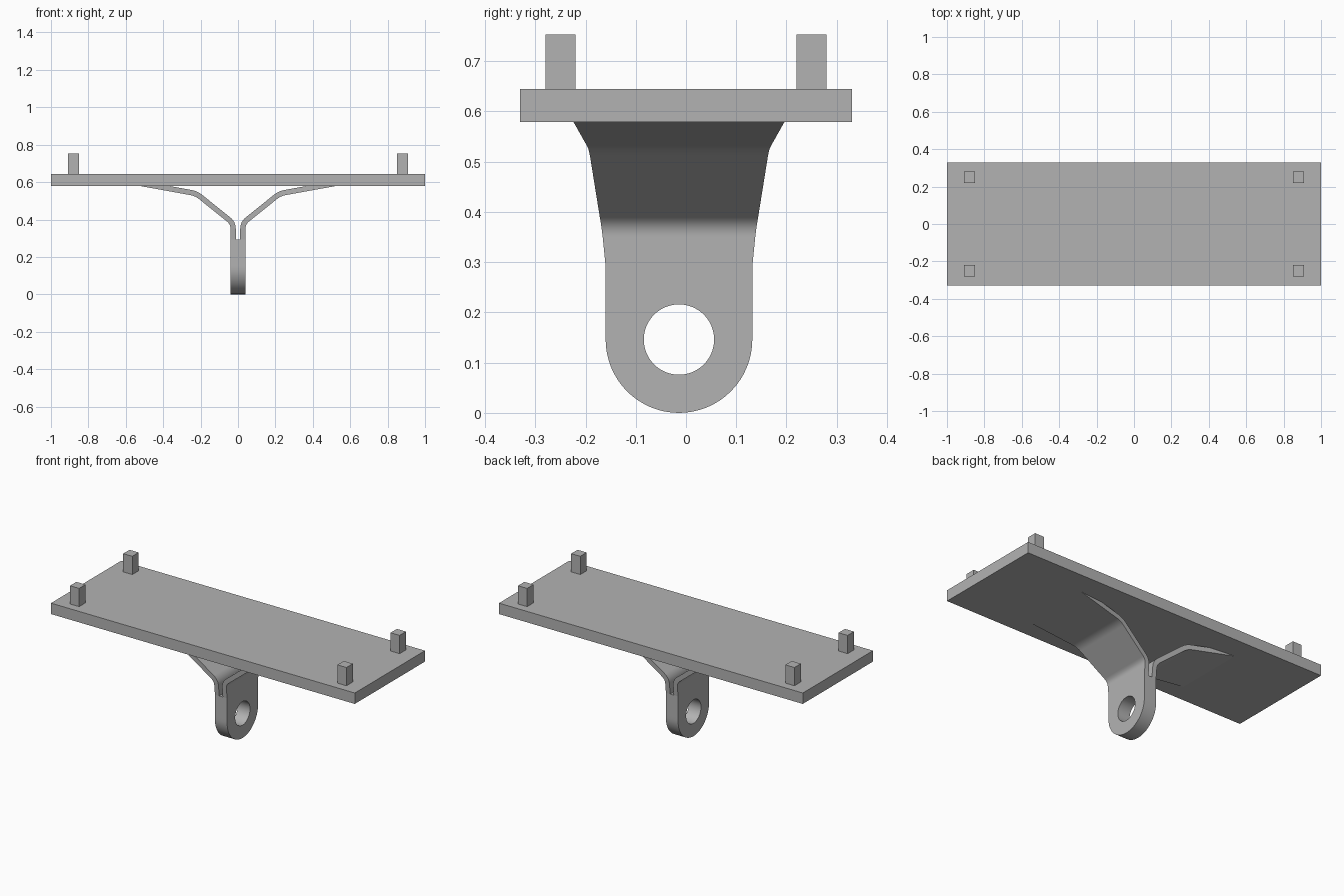
import bpy, bmesh, math
from mathutils import Vector

cube = bpy.data.objects.get("Cube")
if cube:
    bpy.data.objects.remove(cube, do_unlink=True)

grey = bpy.data.materials.new("light_grey")
grey.use_nodes = True
colour = (0.45, 0.45, 0.45, 1)
grey.diffuse_color = colour
grey.node_tree.nodes["Principled BSDF"].inputs["Base Color"].default_value = colour


def finish(bm, name):
    bmesh.ops.remove_doubles(bm, verts=bm.verts, dist=1e-5)
    bmesh.ops.recalc_face_normals(bm, faces=bm.faces)
    mesh = bpy.data.meshes.new(name)
    bm.to_mesh(mesh)
    bm.free()
    mesh.materials.append(grey)
    ob = bpy.data.objects.new(name, mesh)
    bpy.context.collection.objects.link(ob)
    return ob


def box(name, centre, size):
    bm = bmesh.new()
    bmesh.ops.create_cube(bm, size=1)
    for v in bm.verts:
        v.co = Vector(a * b for a, b in zip(v.co, size)) + Vector(centre)
    return finish(bm, name)


def grid(bm, rows, closed=False):
    """Skin a list of equally long point rows with quads."""
    rings = [[bm.verts.new(p) for p in row] for row in rows]
    n = len(rings[0])
    for a, b in zip(rings, rings[1:]):
        for i in range(n if closed else n - 1):
            j = (i + 1) % n
            bm.faces.new((a[i], a[j], b[j], b[i]))


def rounded(points, reach, steps=6):
    """Polyline with each inner corner replaced by a small curve."""
    path = [points[0]]
    for a, c, b in zip(points, points[1:], points[2:]):
        p, q = c + (a - c).normalized() * reach, c + (b - c).normalized() * reach
        for k in range(steps + 1):
            t = k / steps
            path.append(p * (1 - t) ** 2 + c * 2 * t * (1 - t) + q * t * t)
    return path + [points[-1]]


# Top plate and its four corner pegs
box("top_plate", (0, 0, 0.612), (2, 0.66, 0.065))
for x, side in ((0.88, "left"), (-0.88, "right")):
    for y, end in ((-0.25, "front"), (0.25, "back")):
        box(f"{end}_{side}_peg", (x, y, 0.697), (0.06, 0.06, 0.112))

# Bracket: eye lug below, two flared arms above
Y0, R, HOLE, HALF, THICK, N = -0.014, 0.146, 0.07, 0.04, 0.028, 64
bm = bmesh.new()


def lug_ring(x, hole):
    ring = []
    for i in range(N):
        a = 2 * math.pi * i / N
        c, s = math.cos(a), math.sin(a)
        r = HOLE if hole else R if s <= 0 else R / max(abs(c), s)
        ring.append((x, Y0 + r * c, R + r * s))
    return ring


top = range(N // 8, 3 * N // 8 + 1)
fractions = [1 / math.tan(2 * math.pi * i / N) for i in top]
grid(bm, [lug_ring(HALF, False), lug_ring(HALF, True),
          lug_ring(-HALF, True), lug_ring(-HALF, False)], closed=True)

# Rounded rim of the lug, from one top corner round to the other
rim = [i % N for i in range(3 * N // 8, N + N // 8 + 1)]
grid(bm, [[lug_ring(x, False)[i] for i in rim] for x in (-HALF, HALF)])

# Floor of the slot between the arms
gap = HALF - THICK
grid(bm, [[(x, Y0 + R * f, 2 * R) for f in fractions] for x in (-gap, gap)])

# Bent arms that widen steadily along their length
mid = HALF - THICK / 2
path = rounded([Vector(p) for p in ((mid, 2 * R), (mid, 0.381),
                                    (0.223, 0.539), (0.527, 0.594))], 0.03)
for side in (1, -1):
    outer, inner, length = [], [], 0
    for i, p in enumerate(path):
        if i:
            length += (p - path[i - 1]).length
        d1 = (p - path[i - 1]).normalized() if i else Vector((0, 1))
        d2 = (path[i + 1] - p).normalized() if i + 1 < len(path) else d1
        d = (d1 + d2).normalized()
        normal = Vector((d.y, -d.x)) * THICK / 2 / max(d.dot(d1), 0.5)
        width = R + 0.1 * length
        for rows, q in ((outer, p + normal), (inner, p - normal)):
            rows.append([(side * q.x, Y0 + width * f, q.y) for f in fractions])
    grid(bm, outer)
    grid(bm, inner)
    grid(bm, [outer[-1], inner[-1]])
    for k in (0, -1):
        grid(bm, [[r[k] for r in outer], [r[k] for r in inner]])

bracket = finish(bm, "bracket")
bpy.ops.object.select_all(action="DESELECT")
bracket.select_set(True)
bpy.context.view_layer.objects.active = bracket
bpy.ops.object.shade_smooth_by_angle(angle=math.radians(30))
weighted = bracket.modifiers.new("weighted_normals", "WEIGHTED_NORMAL")
weighted.keep_sharp = True
